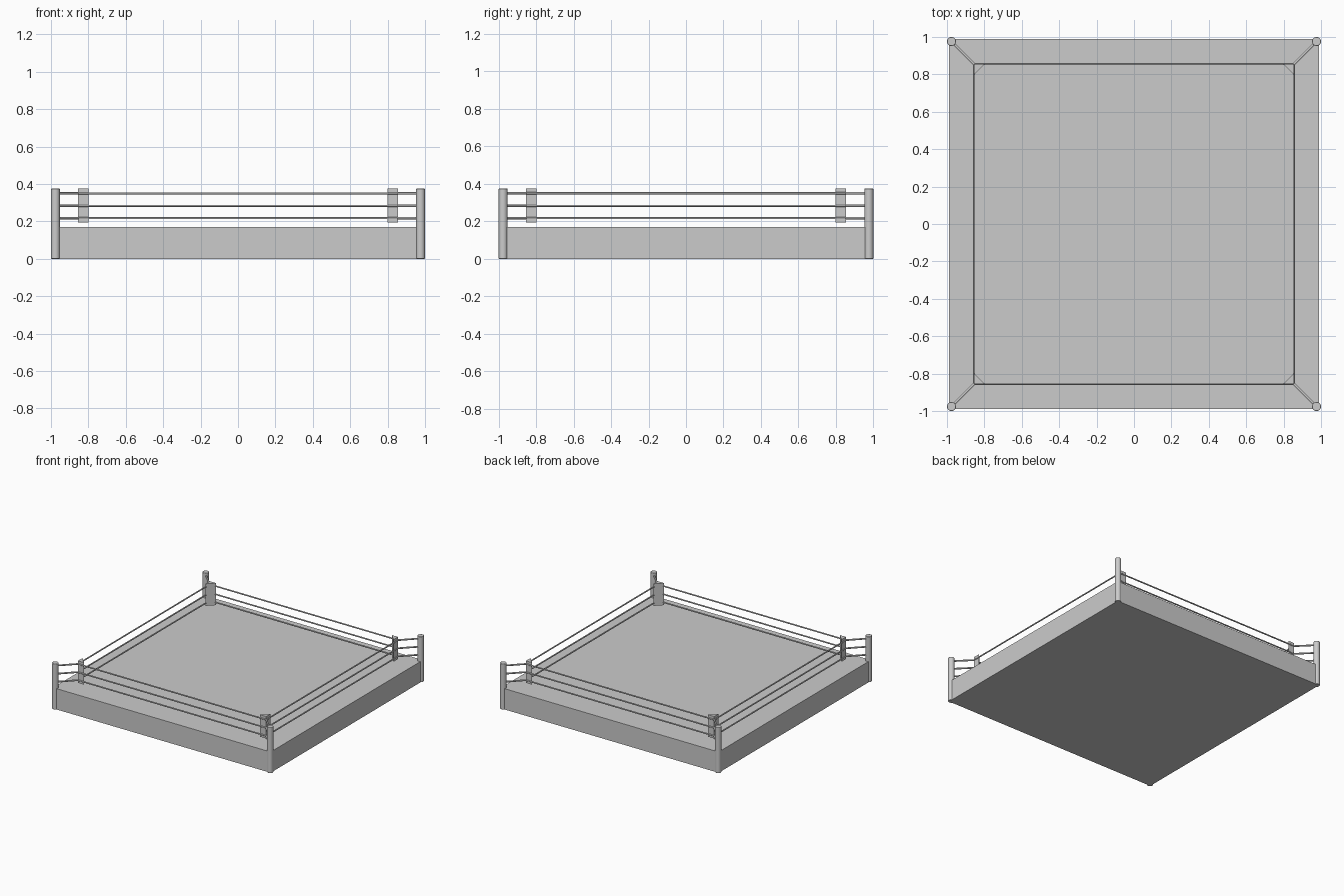
import bpy, bmesh, math
from mathutils import Vector

if "Cube" in bpy.data.objects:
    bpy.data.objects.remove(bpy.data.objects["Cube"])

ROPE_Z = (0.217, 0.283, 0.35)
CORNERS = [(1, 1), (-1, 1), (-1, -1), (1, -1)]
R = 0.855      # half size of the rope square
P = 0.976      # post centre


def prism(name, outline, z0, z1):
    """Extrude a flat outline from z0 to z1."""
    bm = bmesh.new()
    face = bm.faces.new([bm.verts.new((x, y, z0)) for x, y in outline])
    ext = bmesh.ops.extrude_face_region(bm, geom=[face])
    for v in ext["geom"]:
        if isinstance(v, bmesh.types.BMVert):
            v.co.z = z1
    bmesh.ops.recalc_face_normals(bm, faces=bm.faces)
    me = bpy.data.meshes.new(name)
    bm.to_mesh(me)
    bm.free()
    ob = bpy.data.objects.new(name, me)
    bpy.context.collection.objects.link(ob)
    return ob


def rod(name, a, b, r, sides):
    """Cylinder between two points."""
    a, b = Vector(a), Vector(b)
    bpy.ops.mesh.primitive_cylinder_add(vertices=sides, radius=r, depth=(b - a).length, location=(a + b) / 2)
    ob = bpy.context.object
    ob.name = name
    ob.rotation_euler = (b - a).to_track_quat('Z', 'Y').to_euler()
    bpy.ops.object.shade_smooth_by_angle(angle=math.radians(40))
    return ob


# Platform
prism("platform", [(x * 0.988, y * 0.988) for x, y in CORNERS], 0, 0.171)

for i, (sx, sy) in enumerate(CORNERS):
    nx, ny = CORNERS[(i + 1) % 4]
    # Corner post with a slightly rounded top
    post = rod("corner_post", (sx * P, sy * P, 0), (sx * P, sy * P, 0.375), 0.024, 24)
    bev = post.modifiers.new("soft_rim", 'BEVEL')
    bev.width, bev.segments, bev.limit_method = 0.003, 2, 'ANGLE'
    # Triangular corner pad
    k = R - 0.057
    prism("corner_pad", [(sx * R, sy * R), (sx * k, sy * R), (sx * R, sy * k)], 0.195, 0.376)
    for z in ROPE_Z:
        # Rope along one side, and tie from the pad to the post
        rod("rope", (sx * R, sy * R, z), (nx * R, ny * R, z), 0.0055, 10)
        rod("rope_tie", (sx * R, sy * R, z), (sx * P, sy * P, z), 0.0065, 10)
